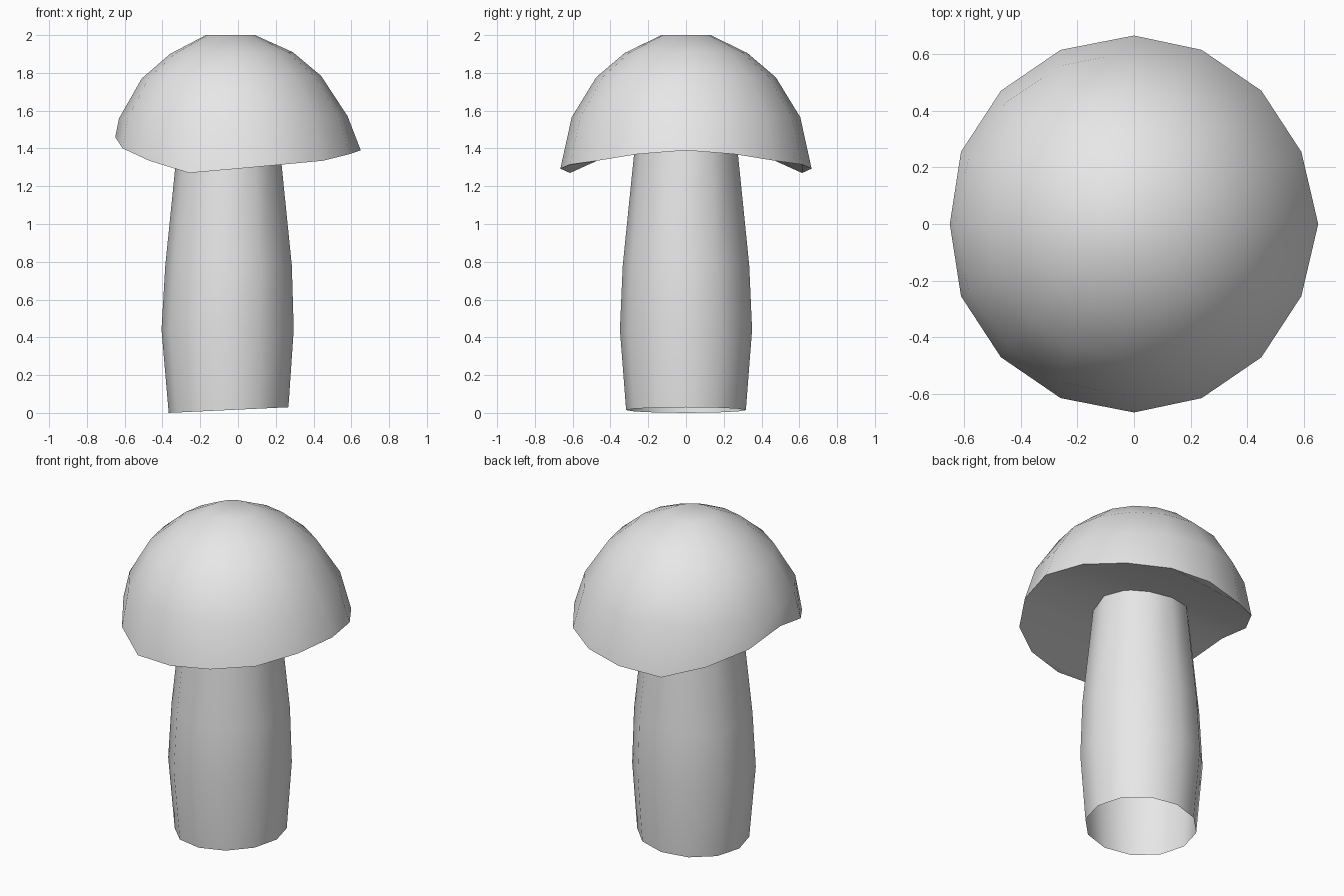
import bpy
import bmesh
import math

cube = bpy.data.objects.get("Cube")
if cube:
    bpy.data.objects.remove(cube)

grey = bpy.data.materials.new("pale grey")
grey.use_nodes = True
grey.diffuse_color = (0.8, 0.8, 0.8, 1)
grey.node_tree.nodes["Principled BSDF"].inputs["Base Color"].default_value = (0.8, 0.8, 0.8, 1)


def ring(bm, sides, cx, rx, ry, height):
    """One loop of vertices; height maps (index, x) to z."""
    verts = []
    for i in range(sides):
        a = 2 * math.pi * i / sides
        x = cx + rx * math.cos(a)
        verts.append(bm.verts.new((x, ry * math.sin(a), height(i, x))))
    return verts


def bridge(bm, lower, upper):
    n = len(lower)
    for i in range(n):
        j = (i + 1) % n
        bm.faces.new((lower[i], lower[j], upper[j], upper[i]))


def finish(bm, name):
    mesh = bpy.data.meshes.new(name)
    bm.to_mesh(mesh)
    bm.free()
    mesh.materials.append(grey)
    obj = bpy.data.objects.new(name, mesh)
    bpy.context.collection.objects.link(obj)
    bpy.ops.object.select_all(action="DESELECT")
    obj.select_set(True)
    bpy.context.view_layer.objects.active = obj
    bpy.ops.object.shade_smooth_by_angle(angle=math.radians(45))


# Cap: leaning dome with a drooping, uneven rim
bm = bmesh.new()
SIDES = 16
HALF = SIDES // 2
rim_z = [1.39, 1.37, 1.335, 1.315, 1.293, 1.27, 1.335, 1.40, 1.46]
rim = ring(bm, SIDES, 0, 0.65, 0.665, lambda i, x: rim_z[min(i, SIDES - i)])
for i, v in enumerate(rim):
    if i % HALF and i % HALF != HALF // 2:
        v.co.x -= 0.01
below = rim
for cx, r, z, tilt in [(-0.025, 0.605, 1.565, 0.01), (-0.035, 0.475, 1.777, 0.015),
                       (-0.035, 0.325, 1.905, 0.015), (-0.04, 0.13, 2.0, 0)]:
    loop = ring(bm, SIDES, cx, r, r, lambda i, x: z + tilt * (x - cx))
    bridge(bm, below, loop)
    below = loop
bm.faces.new(below)

# Underside: strips across the rim
for i in range(HALF // 2):
    for s in (1, -1):
        a, b = rim[s * i], rim[s * (i + 1)]
        c, d = rim[s * (HALF - i - 1)], rim[s * (HALF - i)]
        strip = [a, b, d] if b is c else [a, b, c, d]
        bm.faces.new(strip[::-s])
bmesh.ops.recalc_face_normals(bm, faces=bm.faces)
finish(bm, "mushroom_cap")

# Stem: bulging tube, open at the slanted foot
bm = bmesh.new()
below = None
for cx, r, z, tilt in [(-0.05, 0.317, 0.015, 0.047), (-0.055, 0.35, 0.44, 0),
                       (-0.05, 0.335, 0.78, 0), (-0.05, 0.267, 1.45, 0)]:
    loop = ring(bm, 12, cx, r, r, lambda i, x: z + tilt * (x - cx))
    if below:
        bridge(bm, below, loop)
    below = loop
finish(bm, "mushroom_stem")
